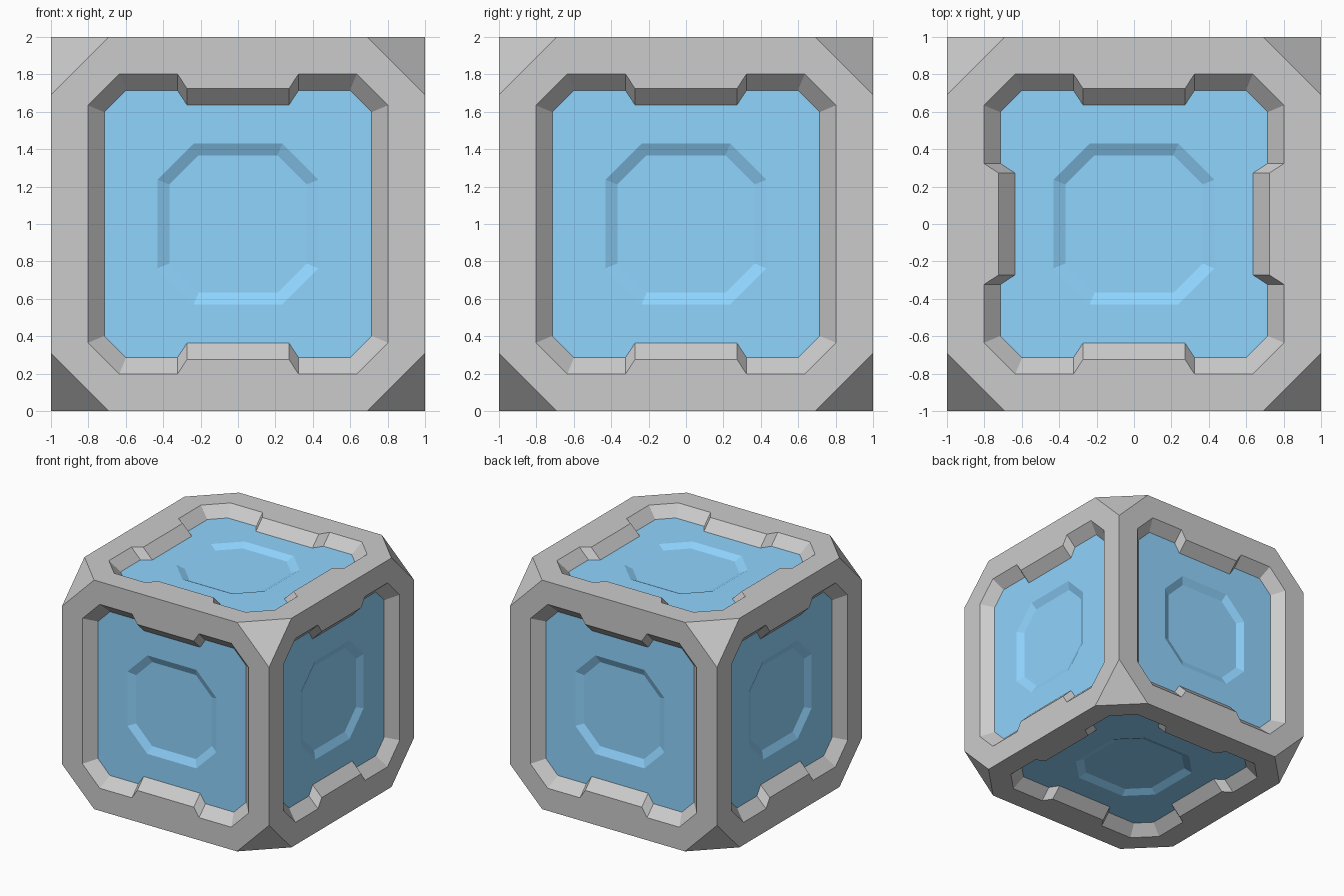
import bpy, bmesh
from math import pi
from mathutils import Matrix, Vector

if "Cube" in bpy.data.objects:
    bpy.data.objects.remove(bpy.data.objects["Cube"])

CUT = 0.69       # where the corner cuts meet the cube edges
DEPTH = 0.088    # depth and width of the sloped recess wall
DISH = 0.03      # depth of the octagonal dish

blue = bpy.data.materials.new("blue_panel")
blue.diffuse_color = (0.28, 0.66, 1.0, 1)
blue.use_nodes = True
blue.node_tree.nodes["Principled BSDF"].inputs["Base Color"].default_value = blue.diffuse_color


def outline(a, c, z, tabs=(0, 0)):
    """Cut-corner square; tabs = notches on the (top/bottom, left/right) sides."""
    pts = []
    for k in range(4):
        side = [(c, a), (-c, a)]
        if tabs[k % 2]:
            side[1:1] = [(0.324, a), (0.273, a - 0.078), (-0.273, a - 0.078), (-0.324, a)]
        rot = Matrix.Rotation(k * pi / 2, 3, 'Z')
        pts += [rot @ Vector((x, y, z)) for x, y in side]
    return pts


def loop(bm, pts):
    return [bm.verts.new(p) for p in pts]


def walls(bm, a, b):
    for i in range(len(a)):
        j = (i + 1) % len(a)
        bm.faces.new((a[i], a[j], b[j], b[i]))


def ring(bm, a, b):
    """Flat face between an outer and an inner outline."""
    edges = []
    for l in (a, b):
        for i in range(len(l)):
            v, w = l[i], l[(i + 1) % len(l)]
            edges.append(bm.edges.get((v, w)) or bm.edges.new((v, w)))
    bmesh.ops.triangle_fill(bm, edges=edges, use_beauty=True)


def face_up(bm):
    for f in bm.faces:
        f.normal_update()
        if f.normal.z < 0:
            f.normal_flip()


def finish(bm, name, mat=None):
    bmesh.ops.remove_doubles(bm, verts=bm.verts, dist=0.0005)
    me = bpy.data.meshes.new(name)
    bm.to_mesh(me)
    bm.free()
    if mat:
        me.materials.append(mat)
    ob = bpy.data.objects.new(name, me)
    bpy.context.collection.objects.link(ob)


centre = Matrix.Translation((0, 0, 1))
sides = {n: (centre @ Matrix.Rotation(k * pi / 2, 4, 'Z') @ Matrix.Rotation(pi / 2, 4, 'X'), (1, 0))
         for k, n in enumerate(("front", "right", "back", "left"))}
sides["top"] = (centre, (1, 1))
sides["bottom"] = (centre @ Matrix.Rotation(pi, 4, 'X'), (1, 1))

frame = bmesh.new()
for name, (mat, tabs) in sides.items():
    inner = outline(0.803 - DEPTH, 0.635 - DEPTH * 0.414, 1 - DEPTH, tabs)

    # frame side with its sloped recess walls
    bm = bmesh.new()
    opening = loop(bm, outline(0.803, 0.635, 1, tabs))
    ring(bm, loop(bm, outline(1, CUT, 1)), opening)
    walls(bm, opening, loop(bm, inner))
    face_up(bm)
    bm.transform(mat)
    tmp = bpy.data.meshes.new("tmp")
    bm.to_mesh(tmp)
    bm.free()
    frame.from_mesh(tmp)
    bpy.data.meshes.remove(tmp)

    # blue panel with its shallow octagonal dish
    bm = bmesh.new()
    rim = loop(bm, outline(0.43, 0.237, 1 - DEPTH))
    ring(bm, loop(bm, inner), rim)
    floor = loop(bm, outline(0.367, 0.211, 1 - DEPTH - DISH))
    walls(bm, rim, floor)
    bm.faces.new(floor)
    face_up(bm)
    bm.transform(mat)
    finish(bm, name + "_panel", blue)

# triangular cut corners
for sx in (-1, 1):
    for sy in (-1, 1):
        for sz in (-1, 1):
            tri = [(sx * CUT, sy, sz), (sx, sy * CUT, sz), (sx, sy, sz * CUT)]
            if sx * sy * sz < 0:
                tri.reverse()
            frame.faces.new(loop(frame, [centre @ Vector(p) for p in tri]))
            f = frame.faces[-1] if frame.faces.ensure_lookup_table() is None else None
            f.normal_update()
            if f.normal.dot(Vector((sx, sy, sz))) < 0:
                f.normal_flip()
finish(frame, "frame")
